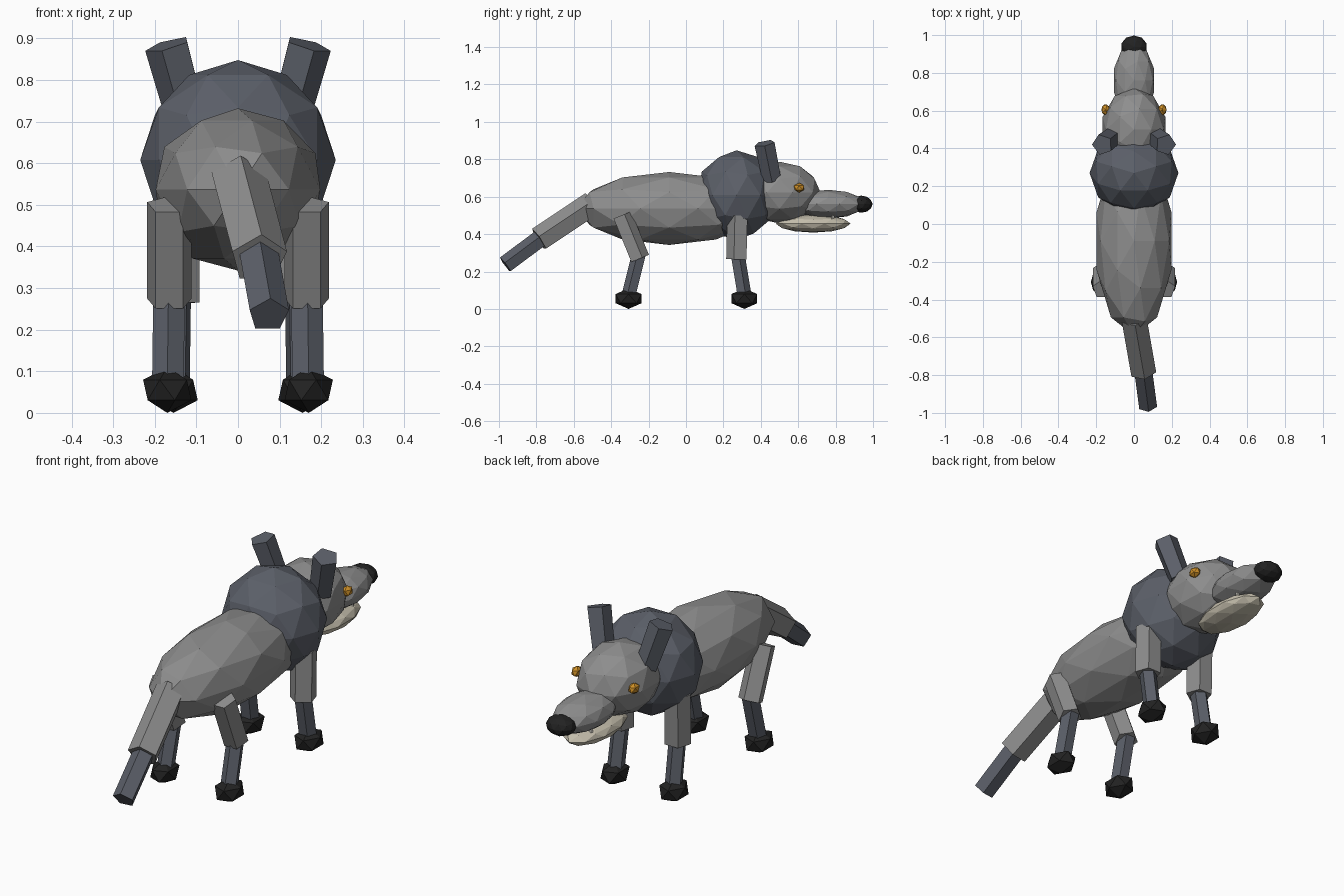
import bpy
import math
from mathutils import Vector

cube = bpy.data.objects.get("Cube")
if cube:
    bpy.data.objects.remove(cube, do_unlink=True)


def material(name, rgb):
    m = bpy.data.materials.new(name)
    m.use_nodes = True
    m.diffuse_color = (*rgb, 1)
    m.node_tree.nodes["Principled BSDF"].inputs["Base Color"].default_value = (*rgb, 1)
    return m


grey = material("grey_fur", (0.27, 0.27, 0.27))
slate = material("slate_fur", (0.105, 0.115, 0.14))
black = material("black", (0.016, 0.016, 0.016))
gold = material("gold", (0.6, 0.27, 0.02))
bone = material("bone", (0.55, 0.51, 0.41))
white = material("tooth_white", (0.75, 0.73, 0.66))


def finish(name, mat):
    ob = bpy.context.object
    ob.name = name
    ob.data.materials.append(mat)
    return ob


def blob(name, mat, centre, radii, detail=2, turn=0):
    """Faceted ellipsoid; radii follow the world axes."""
    bpy.ops.mesh.primitive_ico_sphere_add(subdivisions=detail, radius=1)
    ob = finish(name, mat)
    for v in ob.data.vertices:
        if turn:
            v.co = Vector((-v.co.y, v.co.x, v.co.z))
        v.co = Vector([c * r for c, r in zip(v.co, radii)])
    ob.location = centre
    return ob


def limb(name, mat, start, end, r1, r2=None, sides=5):
    """Straight prism between two points."""
    a, b = Vector(start), Vector(end)
    bpy.ops.mesh.primitive_cone_add(vertices=sides, radius1=r1,
                                    radius2=r1 if r2 is None else r2,
                                    depth=(b - a).length)
    ob = finish(name, mat)
    ob.rotation_mode = 'QUATERNION'
    ob.rotation_quaternion = (b - a).to_track_quat('Z', 'Y')
    ob.location = (a + b) / 2
    return ob


# Trunk and head
blob("body", grey, (0, -0.09, 0.537), (0.208, 0.5, 0.195))
blob("mane", slate, (0, 0.27, 0.608), (0.235, 0.218, 0.24), turn=1)
blob("head", grey, (0, 0.5, 0.622), (0.174, 0.22, 0.165))
blob("snout", grey, (0, 0.76, 0.56), (0.112, 0.2, 0.077))
blob("nose", black, (0, 0.938, 0.56), (0.07, 0.06, 0.046))
blob("jaw", bone, (0, 0.68, 0.456), (0.098, 0.2, 0.048))

# Tail
limb("tail_base", grey, (0, -0.5, 0.56), (0.05, -0.785, 0.37), 0.07)
limb("tail_tip", slate, (0.048, -0.77, 0.38), (0.074, -0.965, 0.235), 0.05)

# Paired parts
for side, s in (("left", 1), ("right", -1)):
    blob(side + "_eye", gold, (s * 0.15, 0.605, 0.648), (0.025, 0.032, 0.026), 1)
    limb(side + "_ear", slate, (s * 0.115, 0.46, 0.69), (s * 0.168, 0.42, 0.885), 0.052, 0.057)
    limb(side + "_tooth", white, (s * 0.05, 0.785, 0.46), (s * 0.05, 0.785, 0.515), 0.012, 0.005)
    # Each leg: shoulder, knee and paw positions along y and z
    for part, x, top, knee, foot, r in (
            ("front", 0.15, (0.28, 0.5), (0.275, 0.265), 0.312, 0.06),
            ("hind", 0.165, (-0.345, 0.5), (-0.25, 0.268), -0.307, 0.056)):
        name = side + "_" + part
        joint = Vector((s * x, *knee))
        limb(name + "_upper_leg", grey, (s * x, *top), joint, r)
        limb(name + "_lower_leg", slate, joint + Vector((0, 0, 0.02)),
             (s * (x + 0.003), foot, 0.06), 0.04)
        paw = blob(name + "_paw", black, (s * (x + 0.005), foot, 0.055),
                   (0.065, 0.081, 0.055), 1)
        paw.rotation_euler.z = math.pi if s < 0 else 0
